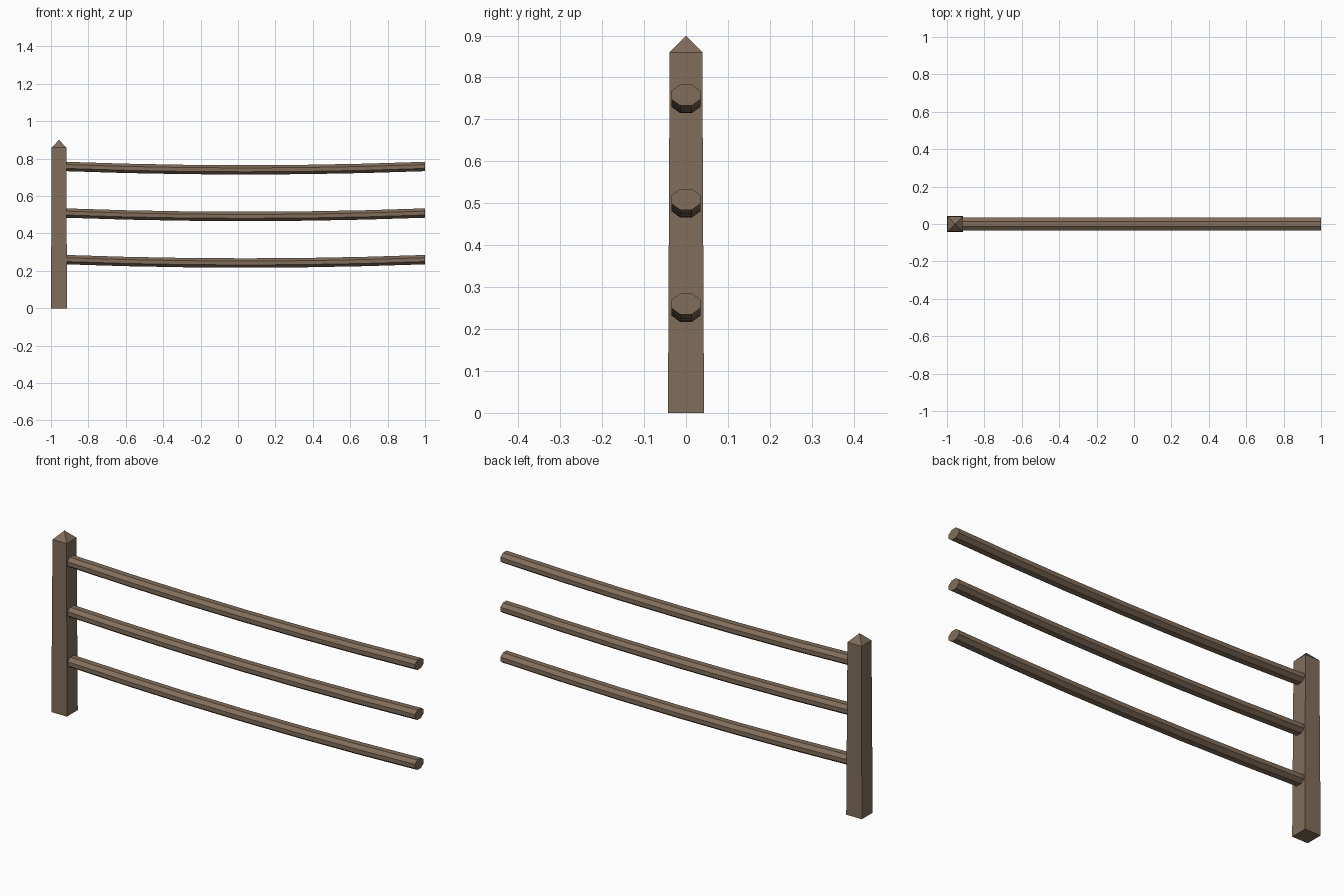
import bpy, bmesh, math

if "Cube" in bpy.data.objects:
    bpy.data.objects.remove(bpy.data.objects["Cube"])

wood = bpy.data.materials.new("weathered wood")
wood.diffuse_color = (0.22, 0.155, 0.105, 1)
wood.use_nodes = True
wood.node_tree.nodes["Principled BSDF"].inputs["Base Color"].default_value = wood.diffuse_color


def loft(name, rings, tip=None):
    """Skin a list of rings, closing the ends (optionally with a pointed tip)."""
    bm = bmesh.new()
    vs = [[bm.verts.new(p) for p in ring] for ring in rings]
    n = len(rings[0])
    for a, b in zip(vs, vs[1:]):
        for i in range(n):
            j = (i + 1) % n
            bm.faces.new((a[i], a[j], b[j], b[i]))
    bm.faces.new(vs[0])
    if tip:
        t = bm.verts.new(tip)
        for i in range(n):
            bm.faces.new((vs[-1][i], vs[-1][(i + 1) % n], t))
    else:
        bm.faces.new(vs[-1])
    bmesh.ops.recalc_face_normals(bm, faces=bm.faces)
    me = bpy.data.meshes.new(name)
    bm.to_mesh(me)
    bm.free()
    me.materials.append(wood)
    ob = bpy.data.objects.new(name, me)
    bpy.context.collection.objects.link(ob)
    return ob


# Tapered square post with pyramid cap
POST_X = -0.957


def square(h, z):
    return [(POST_X + sx * h, sy * h, z) for sx, sy in ((-1, -1), (1, -1), (1, 1), (-1, 1))]


loft("fence_post", [square(0.043, 0), square(0.039, 0.86)], (POST_X, 0, 0.90))

# Sagging octagonal rails
X0, X1, SEGS, SAG = -0.92, 1.0, 6, 0.018
R = 1 / math.cos(math.pi / 8)
for name, z in (("lower_rail", 0.260), ("middle_rail", 0.509), ("upper_rail", 0.758)):
    rings = []
    for s in range(SEGS + 1):
        t = s / SEGS
        drop = SAG * 4 * t * (1 - t)
        rings.append([(X0 + (X1 - X0) * t,
                       0.034 * R * math.cos((k + 0.5) * math.pi / 4),
                       z - drop + 0.025 * R * math.sin((k + 0.5) * math.pi / 4))
                      for k in range(8)])
    loft(name, rings)
